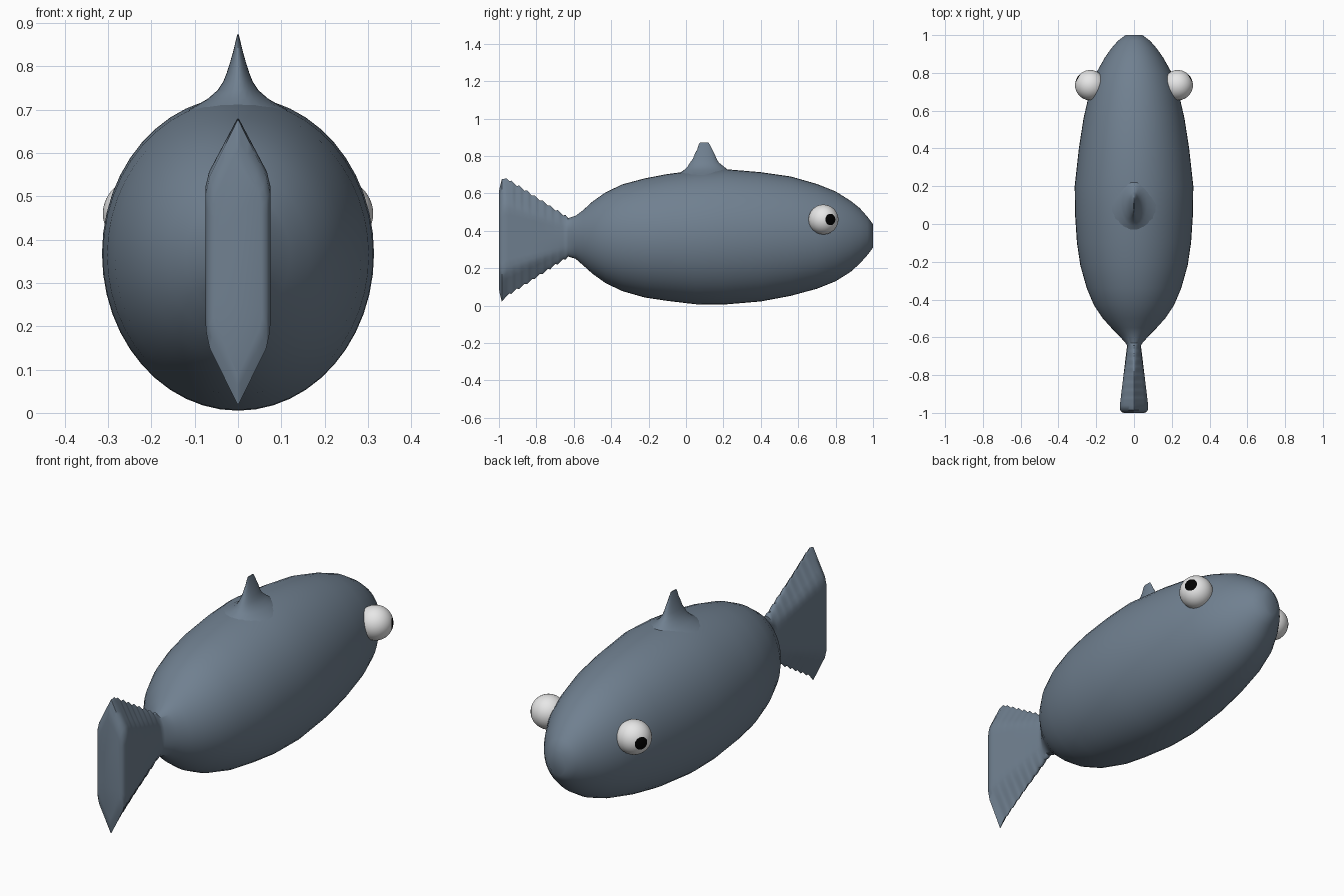
import bpy, bmesh
from math import pi, sin, cos
from mathutils import Vector

cube = bpy.data.objects.get("Cube")
if cube:
    bpy.data.objects.remove(cube, do_unlink=True)


def material(name, color):
    m = bpy.data.materials.new(name)
    m.use_nodes = True
    m.diffuse_color = (*color, 1)
    m.node_tree.nodes["Principled BSDF"].inputs["Base Color"].default_value = (*color, 1)
    return m


slate = material("slate_grey", (0.162, 0.216, 0.279))
white = material("eye_white", (0.8, 0.8, 0.8))
black = material("pupil_black", (0.0, 0.0, 0.0))


def finish(name, bm, mats, angle=50):
    mesh = bpy.data.meshes.new(name)
    bmesh.ops.recalc_face_normals(bm, faces=bm.faces)
    bm.to_mesh(mesh)
    bm.free()
    for m in mats:
        mesh.materials.append(m)
    ob = bpy.data.objects.new(name, mesh)
    bpy.context.collection.objects.link(ob)
    bpy.ops.object.select_all(action="DESELECT")
    ob.select_set(True)
    bpy.context.view_layer.objects.active = ob
    bpy.ops.object.shade_smooth_by_angle(angle=angle * pi / 180)
    return ob


def loft(name, rings):
    bm = bmesh.new()
    loops = [[bm.verts.new(p) for p in ring] for ring in rings]
    n = len(loops[0])
    for a, b in zip(loops, loops[1:]):
        for i in range(n):
            j = (i + 1) % n
            bm.faces.new((a[i], a[j], b[j], b[i]))
    bm.faces.new(loops[0])
    bm.faces.new(loops[-1])
    return finish(name, bm, [slate])


def body_ring(y, w, lo, hi, n=48):
    # oval on the body, blending to a flat-sided slab along the tail
    slab = min(1, max(0, (-0.62 - y) / 0.2))
    pts = []
    for i in range(n):
        c, s = cos(2 * pi * i / n), sin(2 * pi * i / n)
        flat = min(1, (1 - abs(s)) / 0.45 + 0.02) * (1 if c > 0 else -1)
        if abs(c) < 1e-6:
            flat = 0
        x = w * (c + (flat - c) * slab)
        pts.append((x, y, (lo + hi) / 2 + s * (hi - lo) / 2))
    return pts


# body stations from nose to tail root: y, half width, bottom, top
stations = [
    (1.0, .045, .31, .435), (.97, .085, .27, .475), (.93, .12, .225, .52),
    (.88, .155, .18, .56), (.8, .2, .13, .61), (.7, .235, .09, .65),
    (.56, .267, .052, .69), (.4, .292, .022, .713), (.2, .314, .005, .73),
    (.05, .312, .007, .722), (-.1, .302, .025, .703), (-.22, .284, .043, .68),
    (-.34, .25, .077, .648), (-.43, .212, .12, .605), (-.5, .165, .17, .556),
    (-.55, .12, .215, .51), (-.59, .08, .25, .48), (-.63, .045, .262, .467),
]

# tail fan with a rippled edge
steps = 24
for i in range(1, steps + 1):
    t = i / steps
    ripple = 0.006 * sin(i * pi / 1.5)
    stations.append((-.63 - .33 * t, .035 + .04 * t,
                     .26 - .21 * t - ripple, .47 + .21 * t + ripple))
stations += [(-.985, .073, .02, .675), (-.995, .066, .06, .635), (-1.0, .055, .09, .61)]
loft("body_and_tail", [body_ring(*s) for s in stations])


# back fin flaring into the body: z, half width, rear y, front y
def fin_ring(z, w, y0, y1, n=24):
    return [(w * cos(2 * pi * i / n),
             (y0 + y1) / 2 + (y1 - y0) / 2 * sin(2 * pi * i / n), z) for i in range(n)]


fin = [(.68, .15, -.08, .28), (.705, .105, -.04, .25), (.725, .07, -.01, .225),
       (.745, .047, .01, .2), (.765, .034, .022, .175), (.785, .026, .037, .163),
       (.81, .018, .047, .153), (.835, .011, .06, .14), (.86, .005, .068, .127),
       (.873, .002, .075, .118)]
loft("back_fin", [fin_ring(*f) for f in fin])

# eyes, each with its pole turned outward and forward so the cap forms the pupil
for side, name in ((1, "left_eye"), (-1, "right_eye")):
    look = Vector((side * 0.87, 0.5, 0)).normalized()
    bm = bmesh.new()
    bmesh.ops.create_uvsphere(bm, u_segments=32, v_segments=24, radius=0.08)
    for f in bm.faces:
        f.material_index = int(f.calc_center_median().normalized().z > cos(pi / 8))
    turn = look.to_track_quat("Z", "Y").to_matrix()
    bmesh.ops.rotate(bm, cent=(0, 0, 0), matrix=turn, verts=bm.verts)
    bmesh.ops.translate(bm, vec=(side * 0.232, 0.735, 0.46), verts=bm.verts)
    finish(name, bm, [white, black])
